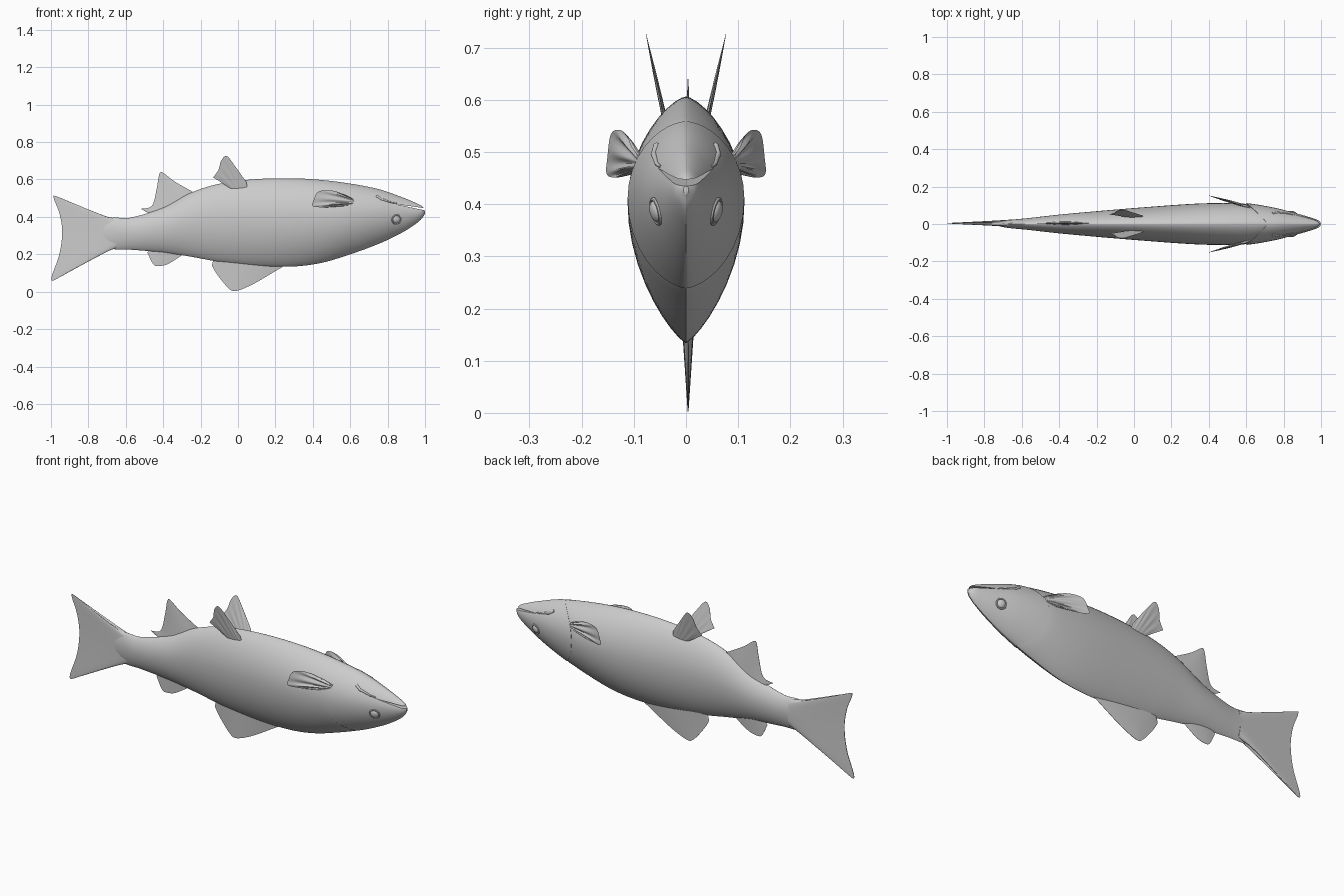
import bpy
import bmesh
import math
from mathutils import Vector

default_cube = bpy.data.objects.get("Cube")
if default_cube:
    bpy.data.objects.remove(default_cube, do_unlink=True)

# One plain grey for the whole fish
GREY = (0.6, 0.6, 0.6, 1.0)
grey = bpy.data.materials.new("plain_grey")
grey.use_nodes = True
grey.diffuse_color = GREY
grey.node_tree.nodes["Principled BSDF"].inputs["Base Color"].default_value = GREY

# Body stations: x, upper edge, lower edge, half width
STATIONS = [
    (-.76, .36, .27, .003), (-.68, .395, .23, .02), (-.58, .395, .225, .03),
    (-.4, .45, .21, .05), (-.25, .53, .187, .064), (-.1, .577, .16, .077),
    (.1, .602, .138, .093), (.3, .606, .135, .107), (.45, .597, .155, .112),
    (.6, .578, .2, .108), (.75, .549, .255, .086), (.87, .508, .312, .056),
    (.95, .475, .362, .033), (.985, .456, .393, .02), (1, .436, .418, .005),
]


def hermite(x):
    """Smoothly interpolated upper edge, lower edge and half width at x."""
    last = len(STATIONS) - 1
    i = 0
    while i < last - 1 and x > STATIONS[i + 1][0]:
        i += 1

    def slope(k, column):
        a, b = STATIONS[max(k - 1, 0)], STATIONS[min(k + 1, last)]
        return (b[column] - a[column]) / (b[0] - a[0])

    a, b = STATIONS[i], STATIONS[i + 1]
    span = b[0] - a[0]
    t = min(max((x - a[0]) / span, 0), 1)
    blend = t * t * (3 - 2 * t)
    return [a[c] + (b[c] - a[c]) * blend
            + span * t * (1 - t) * ((1 - t) * slope(i, c) - t * slope(i + 1, c))
            for c in (1, 2, 3)]


def section(x, vertical):
    """Centre height, depth, half width and roundness of the cross-section."""
    upper, lower, width = hermite(x)
    middle = lower + .56 * (upper - lower)
    if vertical > 0:
        return middle, upper - middle, width, 1.35
    return middle, middle - lower, width, 1.6


def skin(x, angle, swell=1.0):
    c, s = math.cos(angle), math.sin(angle)
    middle, depth, width, power = section(x, s)
    y = math.copysign(abs(c) ** power, c) * width
    return Vector((x, y * swell, middle + s * depth * swell))


def half_width(x, z):
    middle = section(x, 1)[0]
    middle, depth, width, power = section(x, z - middle)
    s = min(abs(z - middle) / depth, 1)
    return width * (1 - s * s) ** (power / 2)


def finish(obj, angle=40):
    obj.data.materials.clear()
    obj.data.materials.append(grey)
    bpy.ops.object.select_all(action="DESELECT")
    obj.select_set(True)
    bpy.context.view_layer.objects.active = obj
    if obj.type == "MESH":
        bpy.ops.object.shade_smooth_by_angle(angle=math.radians(angle))
    return obj


def loft(name, rings, caps=False):
    """Skin a row of closed rings, with optional fan caps."""
    bm = bmesh.new()
    rows = [[bm.verts.new(p) for p in ring] for ring in rings]
    n = len(rows[0])
    for a, b in zip(rows, rows[1:]):
        for k in range(n):
            bm.faces.new((a[k], a[(k + 1) % n], b[(k + 1) % n], b[k]))
    if caps:
        for row in (rows[0], rows[-1]):
            hub = bm.verts.new(sum((v.co for v in row), Vector()) / n)
            for k in range(n):
                bm.faces.new((row[k], row[(k + 1) % n], hub))
    bmesh.ops.remove_doubles(bm, verts=bm.verts, dist=.00002)
    bmesh.ops.dissolve_degenerate(bm, edges=bm.edges, dist=.00001)
    bmesh.ops.recalc_face_normals(bm, faces=bm.faces)
    mesh = bpy.data.meshes.new(name)
    bm.to_mesh(mesh)
    bm.free()
    obj = bpy.data.objects.new(name, mesh)
    bpy.context.collection.objects.link(obj)
    return finish(obj)


def spline(points, u):
    """Catmull-Rom point on a flat outline."""
    last = len(points) - 1
    i = min(int(u * last), last - 1)
    t = u * last - i
    p = [Vector(points[min(max(i + k, 0), last)]) for k in (-1, 0, 1, 2)]
    m, n = (p[2] - p[0]) / 2, (p[3] - p[1]) / 2
    blend = t * t * (3 - 2 * t)
    return p[1].lerp(p[2], blend) + t * (1 - t) * ((1 - t) * m - t * n)


def fin(name, base, outer, thickness, place, ripple=0.0):
    """Thin blade of rays running from the base line to the outer edge."""
    rays, steps = 6 * (len(outer) - 1), 8
    rings = []
    for i in range(rays + 1):
        u = i / rays
        root, tip = spline(base, u), spline(outer, u)
        front, back = [], []
        for j in range(steps + 1):
            v = j / steps
            p = root.lerp(tip, v)
            half = thickness * (1 - .93 * v) * math.sqrt(max(math.sin(math.pi * u), 0))
            wave = ripple * math.sin(math.pi * v) * math.sin(u * math.pi * 10)
            front.append(place(p.x, p.y, wave + half))
            back.append(place(p.x, p.y, wave - half))
        rings.append(front + back[::-1])
    return loft(name, rings)


# Trunk, tucked under the gill covers at its front end
SIDES = 40
angles = [2 * math.pi * k / SIDES for k in range(SIDES)]


def gill_edge(angle):
    return .6 + .11 * math.sin(angle) ** 2


def trunk_swell(x, angle):
    return 1 - .06 * min(max((x - gill_edge(angle) + .01) / .1, 0), 1)


trunk_rings = []
for i in range(61):
    x = -.76 + 1.54 * i / 60
    trunk_rings.append([skin(x, a, trunk_swell(x, a)) for a in angles])
loft("trunk", trunk_rings, caps=True)

# Head with raised gill covers
head_rings = []
for i in range(29):
    v = math.sin(math.pi / 2 * i / 28)
    ring = []
    for a in angles:
        x = gill_edge(a) + (1 - gill_edge(a)) * v
        ring.append(skin(x, a, 1 + .035 * abs(math.cos(a)) * (1 - v) ** 2))
    head_rings.append(ring)
head = loft("head", head_rings, caps=True)

# Open mouth cut as a narrow wedge
wedge = [(.84, .469), (1.03, .442), (1.03, .428)]
cutter = loft("mouth_cutter", [[(x, y, z) for x, z in wedge] for y in (-.12, .12)], caps=True)
cutter.hide_render = True
cut = head.modifiers.new("mouth", "BOOLEAN")
cut.operation = "DIFFERENCE"
cut.object = cutter
bpy.ops.object.select_all(action="DESELECT")
bpy.context.view_layer.objects.active = head
head.select_set(True)
bpy.ops.object.modifier_apply(modifier=cut.name)
bpy.data.objects.remove(cutter, do_unlink=True)
finish(head)

# Fins on the centre line
CENTRE_FINS = {
    "tail_fin": (.022, [(-.62, .385), (-.62, .24)],
                 [(-.7, .4), (-.8, .432), (-.965, .508), (-.985, .5), (-.955, .42), (-.94, .32),
                  (-.955, .2), (-.998, .068), (-.945, .082), (-.8, .17), (-.7, .225)]),
    "lower_main_fin": (.012, [(-.13, .18), (.22, .16)],
                       [(-.14, .14), (-.11, .09), (-.05, .018), (-.01, .004), (.08, .04),
                        (.2, .11), (.25, .14)]),
    "lower_rear_fin": (.007, [(-.46, .24), (-.31, .22)],
                       [(-.485, .21), (-.455, .15), (-.43, .137), (-.375, .148), (-.3, .195)]),
    "upper_rear_fin": (.009, [(-.46, .41), (-.26, .49)],
                       [(-.52, .443), (-.46, .46), (-.435, .55), (-.42, .63), (-.4, .635),
                        (-.34, .59), (-.24, .533)]),
}
for name, (thickness, base, outer) in CENTRE_FINS.items():
    fin(name, base, outer, thickness, lambda x, z, d: Vector((x, .004 + d, z)))

# Paired parts on both flanks
for flank, side in (("front", -1), ("back", 1)):
    fin(flank + "_pelvic_fin", [(.05, .56), (-.03, .545)],
        [(.045, .585), (-.015, .67), (-.06, .725), (-.09, .7), (-.105, .65), (-.133, .612)],
        .005, lambda x, z, d: Vector((x, side * (.04 + .22 * (z - .56) + d), z)), .001)
    fin(flank + "_pectoral_fin", [(.62, .495), (.63, .465)],
        [(.57, .52), (.5, .541), (.43, .535), (.405, .49), (.4, .458), (.46, .451), (.56, .456)],
        .006, lambda x, z, d: Vector((x, side * (.09 + .28 * (.62 - x) + d), z)), .004)

    # Eye and its rim, set square to the skin
    ex, ez, e = .848, .386, .01
    y = half_width(ex, ez)
    normal = Vector((half_width(ex - e, ez) - half_width(ex + e, ez), side * 2 * e,
                     half_width(ex, ez - e) - half_width(ex, ez + e)))
    turn = normal.to_track_quat("Z", "Y").to_euler()
    spot = (ex, side * y, ez)
    bpy.ops.mesh.primitive_uv_sphere_add(segments=24, ring_count=12, radius=1,
                                         location=spot, rotation=turn)
    eye = bpy.context.object
    eye.name = flank + "_eye"
    eye.scale = (.021, .021, .011)
    finish(eye)
    bpy.ops.mesh.primitive_torus_add(major_radius=.024, minor_radius=.004, major_segments=32,
                                     minor_segments=8, location=spot, rotation=turn)
    bpy.context.object.name = flank + "_eye_rim"
    finish(bpy.context.object)

    # Fleshy jaw corner behind the mouth slit
    path = bpy.data.curves.new(flank + "_jaw_corner", "CURVE")
    path.dimensions = "3D"
    path.bevel_depth = .007
    path.bevel_resolution = 2
    path.use_fill_caps = True
    strand = path.splines.new("POLY")
    corner = [(.74, .512), (.765, .495), (.79, .488), (.82, .477), (.85, .472)]
    strand.points.add(len(corner) - 1)
    for point, (x, z) in zip(strand.points, corner):
        point.co = (x, side * half_width(x, z), z, 1)
        point.radius = .4 + 6 * (.85 - x)
    jaw = bpy.data.objects.new(flank + "_jaw_corner", path)
    bpy.context.collection.objects.link(jaw)
    finish(jaw)
